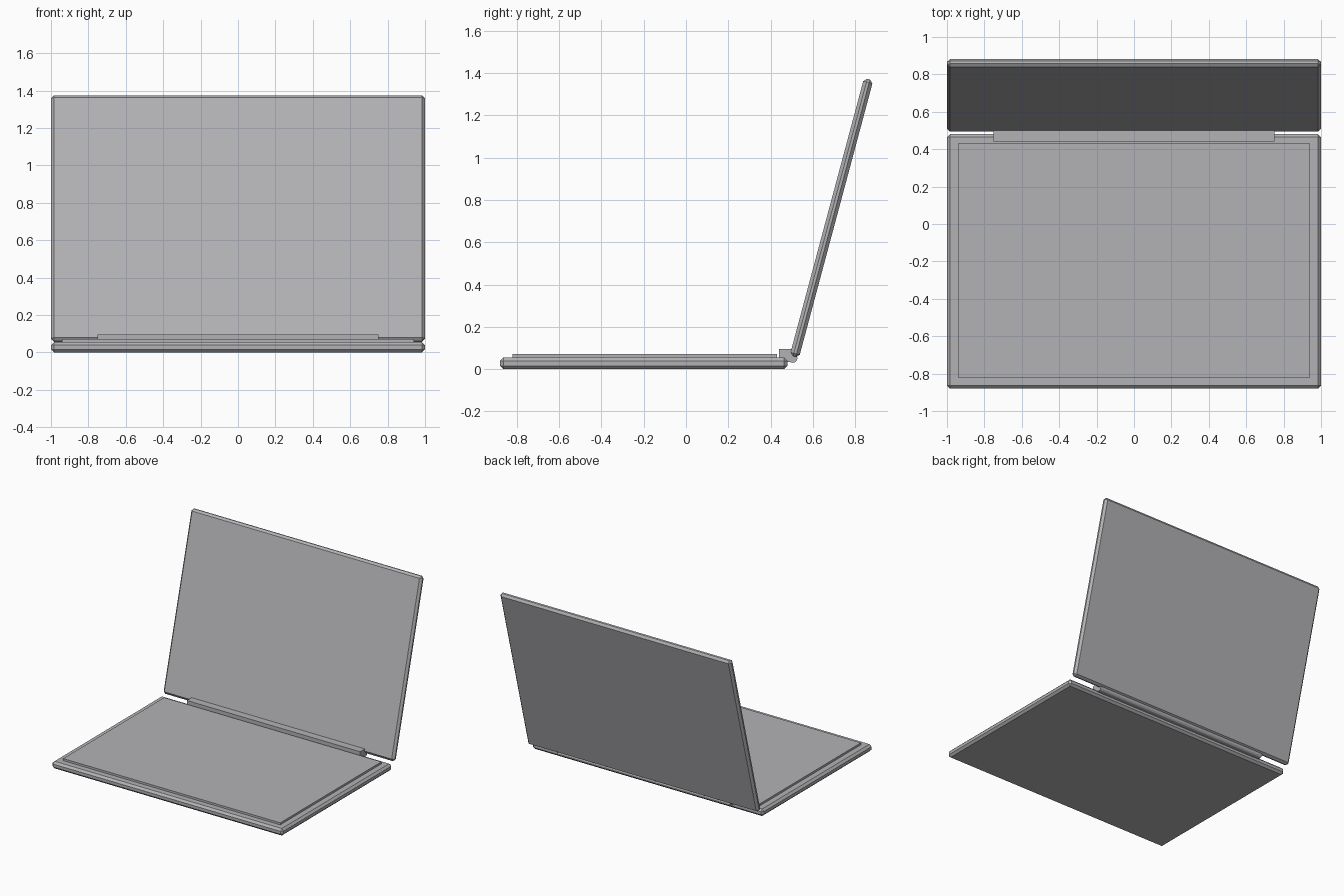
import bpy
import math

cube = bpy.data.objects.get("Cube")
if cube:
    bpy.data.objects.remove(cube, do_unlink=True)

# Single grey finish
grey = bpy.data.materials.new("satin_grey")
grey.use_nodes = True
COLOUR = (0.45, 0.45, 0.47, 1)
grey.diffuse_color = COLOUR
grey.node_tree.nodes["Principled BSDF"].inputs["Base Color"].default_value = COLOUR


def box(name, size, centre, tilt=0, chamfer=0):
    bpy.ops.mesh.primitive_cube_add(size=1, location=centre)
    ob = bpy.context.object
    ob.name = name
    ob.scale = size
    bpy.ops.object.transform_apply(location=False, rotation=False, scale=True)
    ob.rotation_euler.x = tilt
    ob.data.materials.append(grey)
    if chamfer:
        mod = ob.modifiers.new("chamfer", "BEVEL")
        mod.width = chamfer
        mod.segments = 1
    return ob


# Base slab and raised keyboard deck
box("base", (2, 1.36, 0.055), (0, -0.20, 0.0275), chamfer=0.016)
box("keyboard_deck", (1.88, 1.25, 0.03), (0, -0.195, 0.056))

# Screen lid, leaning back
box("screen_lid", (2, 1.36, 0.045), (0, 0.688, 0.715),
    tilt=math.radians(75), chamfer=0.016)

# Hinge bar and the round barrel behind it
box("hinge_bar", (1.5, 0.065, 0.06), (0, 0.4725, 0.065))
bpy.ops.mesh.primitive_cylinder_add(
    vertices=12, radius=0.022, depth=1.5, location=(0, 0.505, 0.052),
    rotation=(0, math.pi / 2, 0))
barrel = bpy.context.object
barrel.name = "hinge_barrel"
barrel.data.materials.append(grey)
